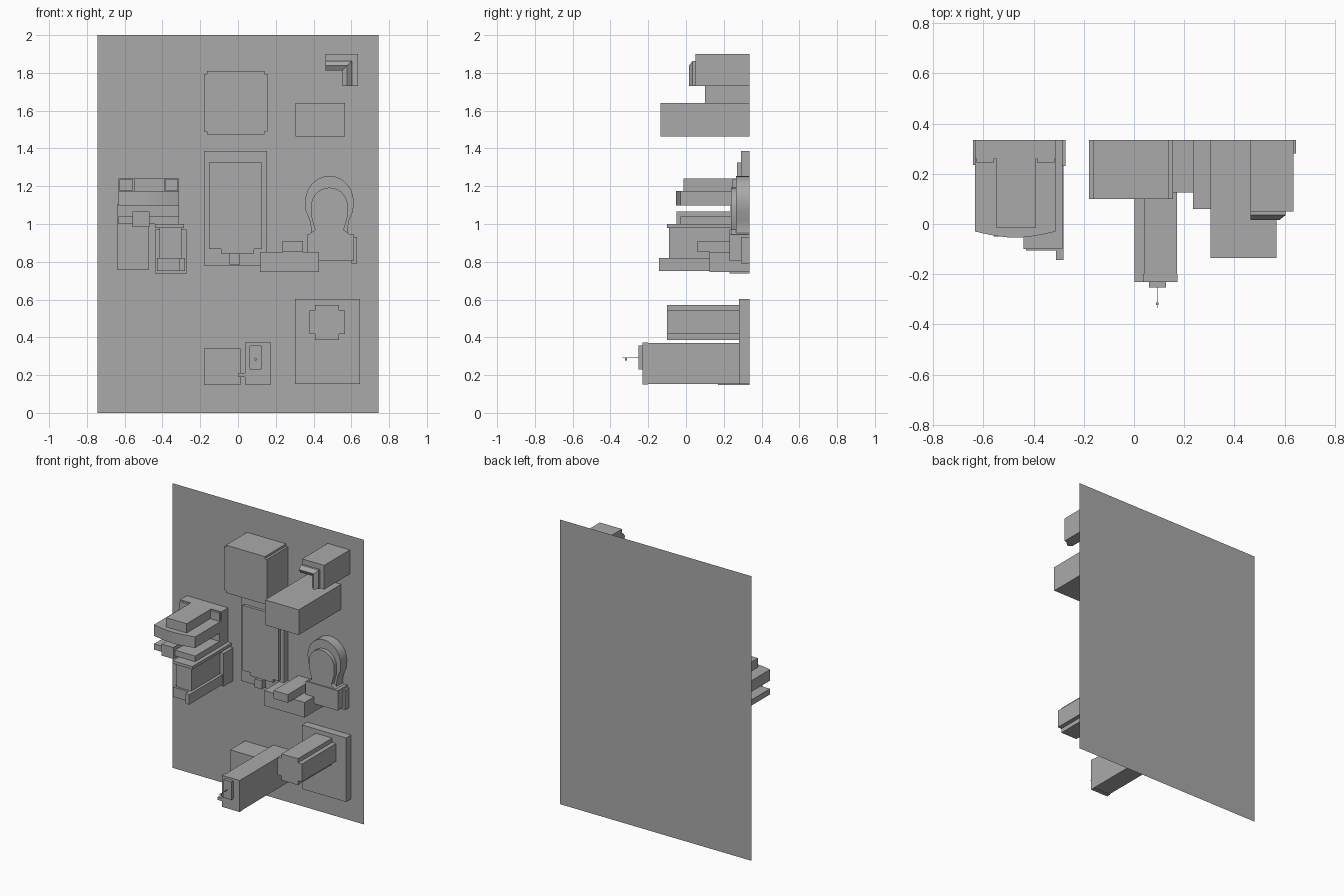
import bpy, math
from mathutils import Vector

if "Cube" in bpy.data.objects:
    bpy.data.objects.remove(bpy.data.objects["Cube"], do_unlink=True)

WALL = 0.335  # y of the backing panel

grey = bpy.data.materials.new("plain grey")
grey.use_nodes = True
grey.diffuse_color = (0.4, 0.4, 0.4, 1)
grey.node_tree.nodes["Principled BSDF"].inputs["Base Color"].default_value = (0.4, 0.4, 0.4, 1)


def make(name, verts, faces):
    mesh = bpy.data.meshes.new(name)
    mesh.from_pydata(verts, [], faces)
    mesh.materials.append(grey)
    obj = bpy.data.objects.new(name, mesh)
    bpy.context.collection.objects.link(obj)
    return obj


def extrude(name, base, offset):
    """Solid made by pushing a closed outline along an offset."""
    n = len(base)
    verts = [Vector(p) for p in base]
    verts += [v + Vector(offset) for v in verts]
    sides = [(i, (i + 1) % n, (i + 1) % n + n, i + n) for i in range(n)]
    obj = make(name, verts, [tuple(range(n))[::-1], tuple(range(n, 2 * n))] + sides)
    import bmesh
    bm = bmesh.new()
    bm.from_mesh(obj.data)
    bmesh.ops.recalc_face_normals(bm, faces=bm.faces)
    bm.to_mesh(obj.data)
    bm.free()
    return obj


def prism(name, outline, front, back=WALL):
    return extrude(name, [(x, front, z) for x, z in outline], (0, back - front, 0))


def box(name, x0, x1, z0, z1, front, back=WALL):
    return prism(name, [(x0, z0), (x1, z0), (x1, z1), (x0, z1)], front, back)


def notched(name, x0, x1, z0, z1, n, front, back=WALL):
    """Box with square notches cut from its four long edges."""
    return prism(name, [(x0 + n, z0), (x1 - n, z0), (x1 - n, z0 + n), (x1, z0 + n),
                        (x1, z1 - n), (x1 - n, z1 - n), (x1 - n, z1), (x0 + n, z1),
                        (x0 + n, z1 - n), (x0, z1 - n), (x0, z0 + n), (x0 + n, z0 + n)],
                 front, back)


# Backing panel
make("backing_panel", [(-.745, WALL, 0), (.745, WALL, 0), (.745, WALL, 2), (-.745, WALL, 2)],
     [(0, 1, 2, 3)])

# Upper blocks
notched("upper_block", -.18, .155, 1.475, 1.81, .016, .10)
box("upper_beam", .305, .567, 1.463, 1.64, -.135)

# Corner bracket with a ridged bead along its inner edge
prism("corner_bracket", [(.463, 1.9), (.635, 1.9), (.635, 1.73), (.553, 1.73),
                         (.553, 1.813), (.463, 1.813)], .05)
bead = [(0, .05), (0, .035), (.025, .015), (.05, .03), (.05, .05)]
stations = [lambda d, y: (.463, y, 1.863 - d),
            lambda d, y: (.603 - d, y, 1.863 - d),
            lambda d, y: (.603 - d, y, 1.73)]
verts = [s(d, y) for s in stations for d, y in bead]
k = len(bead)
faces = [(r * k + i, r * k + (i + 1) % k, (r + 1) * k + (i + 1) % k, (r + 1) * k + i)
         for r in range(2) for i in range(k)]
make("bracket_bead", verts, faces + [tuple(range(k))[::-1], tuple(range(2 * k, 3 * k))])

# Central door
box("door_frame", -.18, .153, .78, 1.387, .29)
prism("door_panel", [(-.153, 1.325), (.127, 1.325), (.127, .867), (.085, .867), (.085, .845),
                     (-.09, .845), (-.09, .867), (-.153, .867)], .27)
box("door_latch", -.045, .01, .785, .845, .25)


# Arched pieces: a round head narrowing to a neck
def arch(name, radius, mid, neck, foot, front):
    cx = .484
    head = [(cx + radius * math.cos(a), mid + radius * 1.05 * math.sin(a))
            for a in (math.pi * i / 14 for i in range(15))]
    left = [(cx - radius * .98, mid - .05), (cx - neck * 1.1, mid - .1),
            (cx - neck, .97), (cx - foot, .94)]
    right = [(2 * cx - x, z) for x, z in reversed(left)]
    obj = prism(name, head + left + right, front)
    bpy.ops.object.select_all(action='DESELECT')
    obj.select_set(True)
    bpy.context.view_layer.objects.active = obj
    bpy.ops.object.shade_smooth_by_angle(angle=math.radians(30))


arch("arch_rim", .128, 1.12, .095, .10, .265)
arch("arch_panel", .098, 1.09, .075, .115, .237)
box("arch_base", .365, .615, .805, .945, .23)
box("arch_side_post", .60, .63, .79, .93, .29)

# Stepped ledge
box("ledge", .116, .43, .747, .853, .125)
box("ledge_top_block", .235, .345, .853, .91, .06)

# Left cluster: bowed shelf with raised blocks
x0, x1 = -.632, -.312
bow = [(x0 + (x1 - x0) * i / 10, -.03 - .024 * math.sin(math.pi * i / 10), 1.097)
       for i in range(11)]
extrude("bowed_shelf", bow + [(x1, WALL, 1.097), (x0, WALL, 1.097)], (0, 0, .078))
box("shelf_back", x0, x1, 1.175, 1.24, .26)
box("shelf_block", -.55, -.39, 1.175, 1.24, -.013)
for side, x in (("right", -.627), ("left", -.387)):
    box("shelf_end_" + side, x, x + .07, 1.177, 1.235, .245)
box("shelf_support", x0, x1, 1.04, 1.097, .24)
box("middle_slab", x0, x1, 1.0, 1.04, -.03)
box("middle_block", -.558, -.468, .985, 1.066, -.05)
box("side_back_plate", -.64, -.47, .757, 1.107, .235)

# Left cluster: lower cabinet
box("cabinet_slab", -.44, -.285, .98, 1.0, -.10)
box("cabinet", -.415, -.30, .75, .98, -.09)
box("cabinet_tray", -.43, -.30, .75, .82, -.105)
box("cabinet_rail", -.31, -.28, .75, .82, -.143)
box("cabinet_back_plate", -.44, -.272, .737, .97, .23)

# Bottom blocks
box("low_block", -.18, .012, .148, .34, .17)
box("long_beam", .04, .172, .152, .37, -.20)
box("beam_front_plate", .036, .174, .15, .372, -.23, -.20)
box("beam_side_strip", .002, .04, .19, .21, -.23)
notched("beam_front_panel", .06, .127, .23, .357, .004, -.252, -.23)
box("beam_pin", .091, .093, .290, .294, -.335, -.252)
box("beam_hook", .088, .097, .278, .290, -.322, -.312)

# Bottom plate with a notched column
box("column_plate", .302, .645, .152, .602, .28)
notched("column", .378, .566, .387, .572, .03, -.10, .28)
